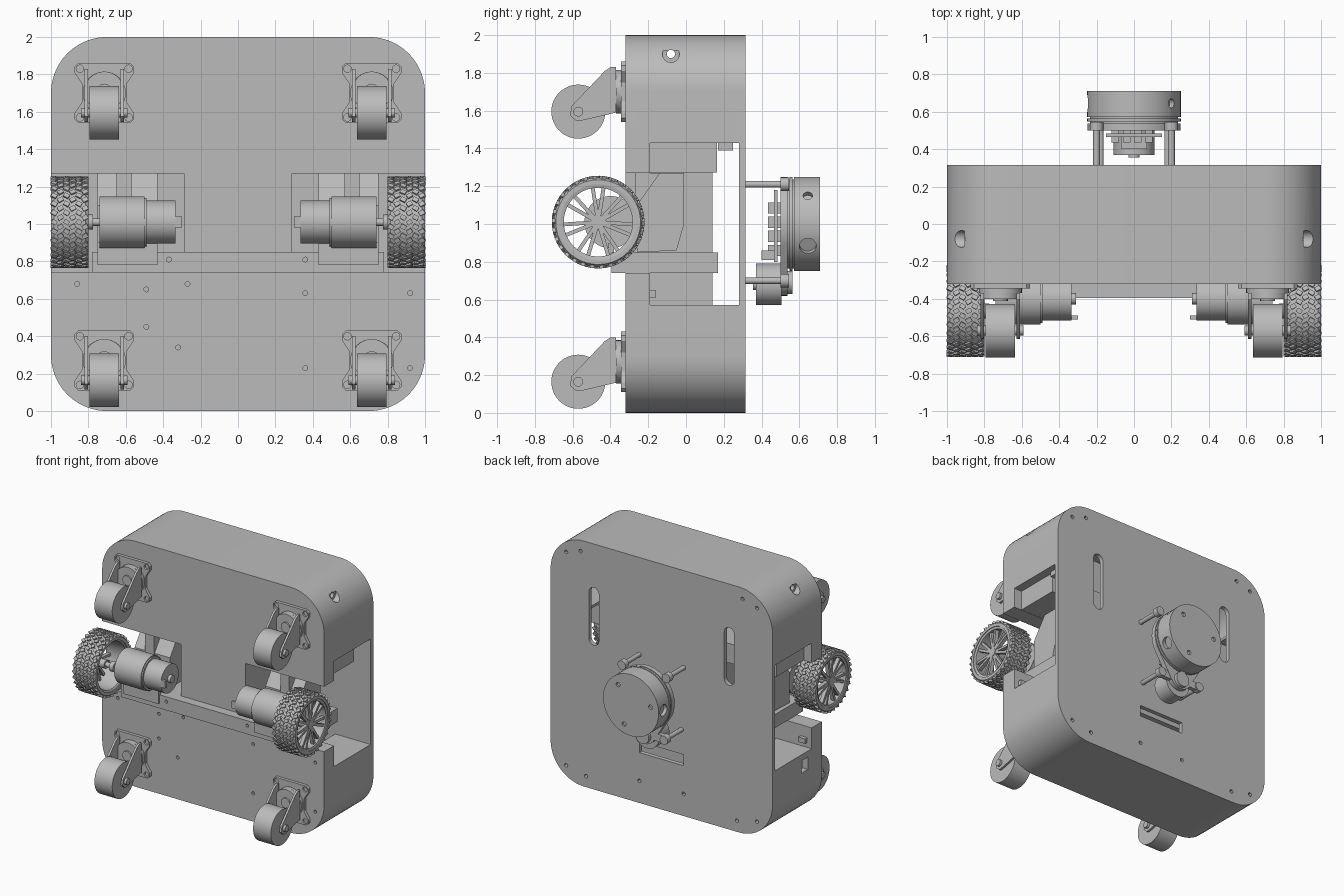
import bpy, bmesh
from math import sin, cos, pi, radians
from mathutils import Matrix, Vector

if "Cube" in bpy.data.objects:
    bpy.data.objects.remove(bpy.data.objects["Cube"], do_unlink=True)

grey = bpy.data.materials.new("plain grey")
grey.use_nodes = True
COLOUR = (0.5, 0.5, 0.5, 1)
grey.diffuse_color = COLOUR
grey.node_tree.nodes["Principled BSDF"].inputs["Base Color"].default_value = COLOUR
parts = []
TURN = {"X": Matrix.Rotation(pi / 2, 4, "Y"), "Y": Matrix.Rotation(pi / 2, 4, "X"), "Z": Matrix()}


def finish(name, bm):
    bmesh.ops.recalc_face_normals(bm, faces=bm.faces)
    mesh = bpy.data.meshes.new(name)
    bm.to_mesh(mesh)
    bm.free()
    mesh.materials.append(grey)
    ob = bpy.data.objects.new(name, mesh)
    bpy.context.scene.collection.objects.link(ob)
    parts.append(ob)
    return ob


def box(name, x, y, z):
    """Box from three (low, high) ranges."""
    bm = bmesh.new()
    mid = Vector([(a + b) / 2 for a, b in (x, y, z)])
    size = Matrix.Diagonal([b - a for a, b in (x, y, z)] + [1])
    bmesh.ops.create_cube(bm, size=1, matrix=Matrix.Translation(mid) @ size)
    return finish(name, bm)


def cyl(name, axis, span, centre, r, n=40):
    """Cylinder along X or Y; centre holds the other two coordinates."""
    bm = bmesh.new()
    mid = (span[0] + span[1]) / 2
    pos = (mid, *centre) if axis == "X" else (centre[0], mid, centre[1])
    bmesh.ops.create_cone(bm, cap_ends=True, segments=n, radius1=r, radius2=r,
                          depth=abs(span[1] - span[0]), matrix=Matrix.Translation(pos) @ TURN[axis])
    return finish(name, bm)


def prism(name, axis, span, pts):
    """Outline extruded along X (y, z points) or Y (x, z points)."""
    bm = bmesh.new()
    put = (lambda a, p: (a, *p)) if axis == "X" else (lambda a, p: (p[0], a, p[1]))
    low, high = ([bm.verts.new(put(a, p)) for p in pts] for a in span)
    bm.faces.new(low)
    bm.faces.new(high)
    for i in range(len(pts)):
        bm.faces.new((low[i - 1], low[i], high[i], high[i - 1]))
    return finish(name, bm)


def ring(name, profile, centre, n=64):
    """Closed (x, radius) profile spun around the x axis."""
    bm = bmesh.new()
    rows = [[bm.verts.new((x, centre[0] + r * cos(2 * pi * i / n), centre[1] + r * sin(2 * pi * i / n)))
             for x, r in profile] for i in range(n)]
    for i in range(n):
        for j in range(len(profile)):
            bm.faces.new((rows[i - 1][j - 1], rows[i - 1][j], rows[i][j], rows[i][j - 1]))
    return finish(name, bm)


def arc(x, z, r, a, b, n):
    return [(x + r * cos(radians(a + (b - a) * i / n)), z + r * sin(radians(a + (b - a) * i / n)))
            for i in range(n + 1)]


def rounded(half, r):
    c = half - r
    return [p for k, (sx, sz) in enumerate(((1, 1), (-1, 1), (-1, -1), (1, -1)))
            for p in arc(sx * c, 1 + sz * c, r, 90 * k, 90 * k + 90, 14)]


def cut(ob, cutters):
    for c in cutters:
        mod = ob.modifiers.new("cut", "BOOLEAN")
        mod.operation, mod.solver, mod.object = "DIFFERENCE", "EXACT", c
    bpy.context.view_layer.update()
    done = bpy.data.meshes.new_from_object(ob.evaluated_get(bpy.context.evaluated_depsgraph_get()))
    ob.modifiers.clear()
    ob.data = done
    for c in cutters:
        parts.remove(c)
        bpy.data.objects.remove(c, do_unlink=True)


def mirror(ob):
    bm = bmesh.new()
    bm.from_mesh(ob.data)
    bmesh.ops.scale(bm, vec=(-1, 1, 1), verts=bm.verts)
    finish(ob.name.replace("left", "right"), bm)


# Hollow rounded body with wheel openings, slots and screw holes
body = prism("body_shell", "Y", (-0.32, 0.315), rounded(1, 0.3))
cuts = [prism("cavity", "Y", (-0.19, 0.28), rounded(0.95, 0.25))]
for s in (-1, 1):
    side = lambda a, b: tuple(sorted((s * a, s * b)))
    cuts += [box("side_cut", side(0.9, 1.1), (-0.19, 0.28), (0.57, 1.43)),
             box("front_cut", side(0.29, 1.1), (-0.5, -0.15), (0.74, 1.27)),
             box("notch_cut", side(0.9, 1.1), (-0.5, 0.1), (0.74, 1.27)),
             cyl("corner_hole", "X", side(0.905, 1.1), (-0.08, 1.9), 0.045, 24),
             cyl("corner_bore", "X", side(0.7, 1.1), (-0.08, 1.9), 0.022, 24),
             prism("back_slot", "Y", (0.2, 0.4), arc(s * 0.61, 1.6, 0.045, 0, 180, 10)
                   + arc(s * 0.61, 1.22, 0.045, 180, 360, 10))]
    for x, z in ((0.86, 1.87), (0.73, 1.91), (0.86, 0.13), (0.68, 0.09), (0.2, 0.18)):
        cuts.append(cyl("back_hole", "Y", (0.25, 0.4), (s * x, z), 0.015, 12))
for x, z in ((-0.86, 0.68), (-0.49, 0.65), (-0.27, 0.68), (0.36, 0.63), (0.92, 0.63),
             (-0.49, 0.45), (-0.32, 0.34), (0.36, 0.23), (0.92, 0.23)):
    cuts.append(cyl("front_hole", "Y", (-0.4, -0.28), (x, z), 0.013, 12))
cuts += [box("cable_slot", (-0.2, 0.2), (0.2, 0.4), (0.41, 0.5)),
         box("switch_hole", (-1.1, -0.9), (-0.14, -0.06), (0.42, 0.52))]
cut(body, cuts)

# Cross beams inside the body
beam = box("front_cross_beam", (-0.78, 0.78), (-0.395, 0.17), (0.74, 0.85))
cut(beam, [cyl("beam_hole", "Y", (-0.5, -0.36), (x, 0.81), 0.013, 12) for x in (-0.37, 0.36)])
box("upper_beam", (-0.93, 0.93), (-0.195, 0.165), (1.272, 1.43))
box("lower_beam", (-0.6, 0.6), (-0.195, 0.14), (0.57, 0.74))

# Left drive unit, mirrored to the right afterwards
WHEEL = (-0.465, 1.01)
MOTOR = (-0.4, 1.01)
drive = [
    box("left_bay_wall", (0.27, 0.29), (-0.25, 0.14), (0.85, 1.272)),
    box("left_floor", (0.68, 0.97), (-0.2, 0.28), (0.55, 0.57)),
    box("left_ceiling", (0.68, 0.97), (-0.2, 0.28), (1.43, 1.45)),
    prism("left_motor_mount", "X", (0.43, 0.75),
          [(-0.26, 0.85), (-0.05, 0.86), (-0.01, 1.0), (-0.01, 1.27), (-0.14, 1.27), (-0.26, 1.1)]),
    box("left_mount_rib", (0.57, 0.65), (-0.27, -0.13), (1.08, 1.27)),
    box("left_mount_foot", (0.43, 0.75), (-0.41, -0.38), (0.78, 0.9)),
    box("left_connector", (0.86, 0.95), (0.17, 0.25), (1.39, 1.43)),
    box("left_socket", (0.9, 0.96), (-0.19, -0.16), (0.61, 0.65)),
    cyl("left_gearbox", "X", (0.5, 0.74), MOTOR, 0.138, 48),
    cyl("left_gearbox_rim", "X", (0.49, 0.51), MOTOR, 0.13, 48),
    cyl("left_motor", "X", (0.335, 0.5), MOTOR, 0.115, 48),
    cyl("left_motor_tail", "X", (0.31, 0.34), MOTOR, 0.03, 24),
    box("left_motor_terminals", (0.3, 0.34), (-0.51, -0.49), (0.98, 1.04)),
    cyl("left_shaft", "X", (0.73, 0.97), WHEEL, 0.02, 24),
    cyl("left_coupling", "X", (0.775, 0.81), WHEEL, 0.04, 24),
    cyl("left_hub", "X", (0.86, 0.985), WHEEL, 0.034, 32),
    ring("left_tyre", [(0.8, 0.2), (0.8, 0.224), (0.815, 0.235), (0.985, 0.235), (1.0, 0.224), (1.0, 0.2)], WHEEL),
    ring("left_rim", [(0.805, 0.203), (0.995, 0.203), (0.99, 0.182), (0.815, 0.188)], WHEEL)]

# Tread blocks in staggered, slanted rows
bm = bmesh.new()
hub = Matrix.Translation((0, *WHEEL))
for row in range(6):
    for i in range(30):
        turn = Matrix.Rotation(2 * pi * (i + row % 2 / 2) / 30, 4, "X")
        place = Matrix.Translation((0.8175 + row * 0.033, 0, 0.237))
        slant = Matrix.Rotation(radians(30 if row % 2 else -30), 4, "Z")
        bmesh.ops.create_cube(bm, size=1, matrix=hub @ turn @ place @ slant
                              @ Matrix.Diagonal((0.03, 0.024, 0.016, 1)))
drive.append(finish("left_tread", bm))

# Paired spokes
bm = bmesh.new()
for i in range(7):
    for lean in (-9, 9):
        turn = Matrix.Rotation(2 * pi * i / 7 + radians(lean), 4, "X")
        bmesh.ops.create_cube(bm, size=1, matrix=hub @ turn @ Matrix.Translation((0.965, 0, 0.108))
                              @ Matrix.Diagonal((0.03, 0.02, 0.165, 1)))
drive.append(finish("left_spokes", bm))
for ob in drive:
    mirror(ob)

# Four casters
QUARTER = [(0.12, 0.05), (0.16, 0.11), (0.16, 0.14), (0.14, 0.16)]
FORK = [(-0.37, -0.11), (-0.37, 0.13), (-0.4, 0.13), (-0.43, 0.11), (-0.605, -0.075),
        (-0.615, -0.125), (-0.58, -0.155), (-0.54, -0.15)]
for side, x in (("left", 0.715), ("right", -0.715)):
    for level, z in (("upper", 1.7), ("lower", 0.27)):
        name = f"{side}_{level}_caster_"
        outline = []
        for sx, sz in ((1, 1), (-1, 1), (-1, -1), (1, -1)):
            quarter = [(x + sx * a, z + sz * b) for a, b in QUARTER]
            outline += quarter if sx == sz else quarter[::-1]
        plate = prism(name + "plate", "Y", (-0.345, -0.318), outline)
        cut(plate, [cyl("bolt", "Y", (-0.4, -0.33), (x + a, z + b), 0.02, 16)
                    for a in (-0.13, 0.13) for b in (-0.13, 0.13)])
        cyl(name + "bearing", "Y", (-0.37, -0.34), (x, z), 0.115)
        cyl(name + "swivel", "Y", (-0.4, -0.365), (x, z + 0.01), 0.105)
        cyl(name + "pivot", "Y", (-0.412, -0.4), (x, z + 0.01), 0.04, 20)
        for s in (-1, 1):
            a, b = sorted((x + s * 0.088, x + s * 0.105))
            prism(f"{name}fork_{'left' if s > 0 else 'right'}", "X", (a, b), [(y, z + dz) for y, dz in FORK])
        cyl(name + "axle", "X", (x - 0.125, x + 0.125), (-0.57, z - 0.105), 0.026, 20)
        cyl(name + "wheel", "X", (x - 0.08, x + 0.08), (-0.57, z - 0.105), 0.143, 48)

# Round scanner on the back
head = cyl("scanner_head", "Y", (0.572, 0.71), (0, 1), 0.25, 64)
ports = [cyl("screw", "Y", (0.695, 0.8), (0.18 * cos(a), 1 + 0.18 * sin(a)), 0.018, 16)
         for a in (radians(t) for t in (50, 170, 290))]
for angle, r in ((-28, 0.045), (37, 0.025), (180, 0.045)):
    a = radians(angle)
    bm = bmesh.new()
    spot = Vector((0.25 * cos(a), 0.645, 1 + 0.25 * sin(a)))
    bmesh.ops.create_cone(bm, cap_ends=True, segments=24, radius1=r, radius2=r, depth=0.06,
                          matrix=Matrix.Translation(spot) @ Matrix.Rotation(-a, 4, "Y") @ TURN["X"])
    ports.append(finish("port", bm))
cut(head, ports)
cyl("scanner_neck", "Y", (0.53, 0.58), (0, 1), 0.235, 64)
cyl("scanner_collar", "Y", (0.548, 0.564), (0, 1), 0.25, 64)
prism("scanner_base", "Y", (0.5, 0.538), arc(0, 1, 0.248, -25, 205, 40) + arc(0, 0.72, 0.1, 205, 335, 16))
cyl("scanner_pulley", "Y", (0.535, 0.565), (0, 0.69), 0.06, 32)
cyl("scanner_motor", "Y", (0.37, 0.505), (0, 0.68), 0.11, 40)
cyl("scanner_motor_tip", "Y", (0.355, 0.375), (0, 0.68), 0.03, 20)
box("scanner_arm", (-0.19, 0.19), (0.5, 0.535), (0.67, 0.73))
box("circuit_board", (-0.15, 0.15), (0.465, 0.485), (0.8, 1.18))
for i in range(4):
    box("board_component", (-0.12 + i * 0.06, -0.08 + i * 0.06), (0.435, 0.5), (0.83 + i * 0.075, 0.89 + i * 0.075))
box("board_plug", (-0.07, 0.07), (0.4, 0.48), (0.81, 0.86))
for x, z in ((0.2, 1.21), (-0.2, 1.21), (0.18, 0.7), (-0.18, 0.7)):
    cyl("standoff", "Y", (0.3, 0.51), (x, z), 0.018, 16)
    cyl("standoff_ear", "Y", (0.5, 0.545), (x, z), 0.036, 20)

# Smooth the round surfaces, keep edges crisp
bpy.ops.object.select_all(action="DESELECT")
for ob in parts:
    ob.select_set(True)
bpy.context.view_layer.objects.active = body
bpy.ops.object.shade_smooth_by_angle(angle=radians(30))
